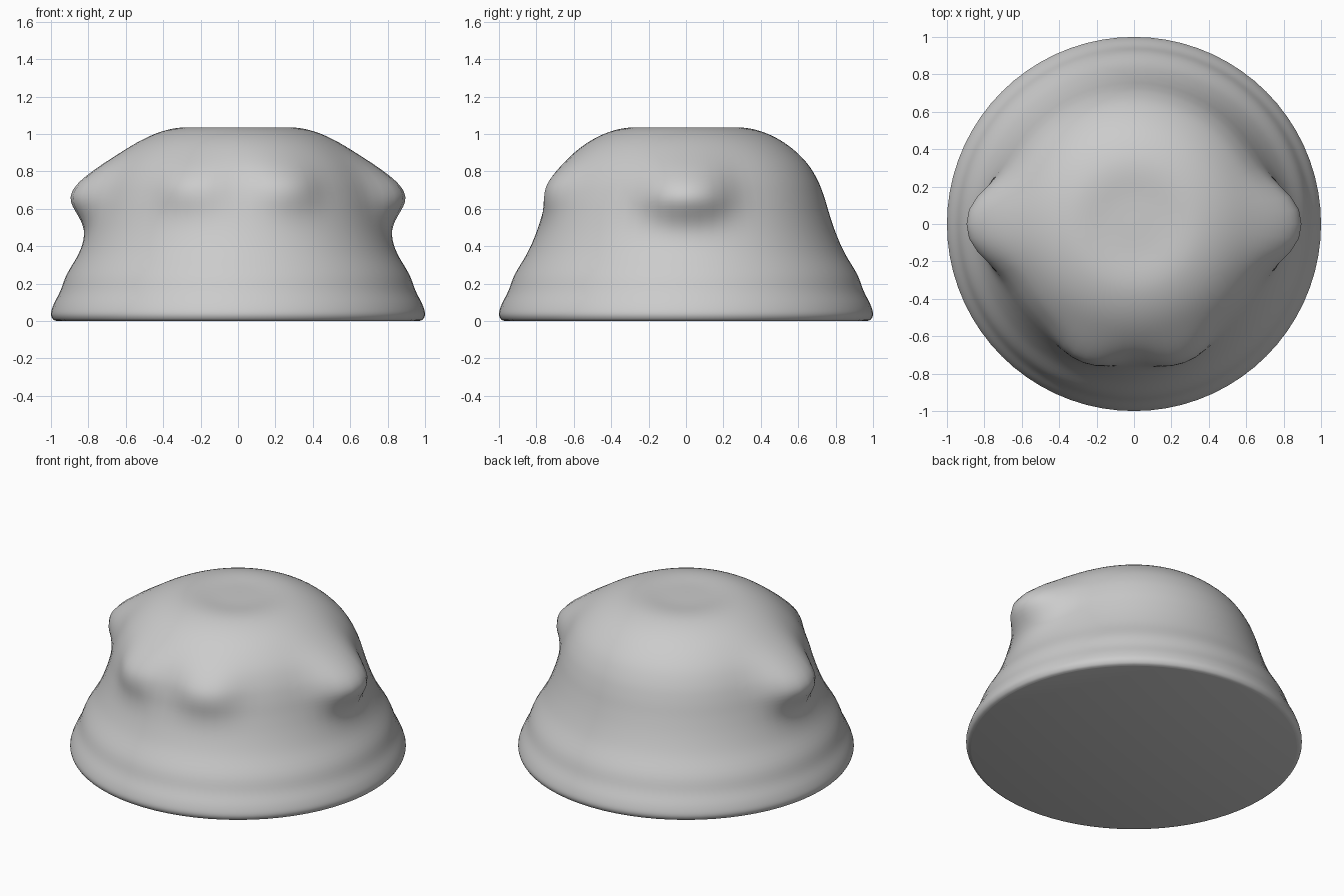
import bpy, bmesh, math
from mathutils import Vector

if "Cube" in bpy.data.objects:
    bpy.data.objects.remove(bpy.data.objects["Cube"])

SEGMENTS = 72
STEPS = 4

# Half outline as (radius, height), from the base rim to the crown
OUTLINE = [(0.97, 0), (0.99, 0.01), (1.0, 0.04), (0.985, 0.09), (0.95, 0.16),
           (0.915, 0.25), (0.85, 0.36), (0.805, 0.46), (0.77, 0.56),
           (0.74, 0.66), (0.705, 0.75), (0.65, 0.84), (0.57, 0.92),
           (0.48, 0.98), (0.38, 1.02), (0.28, 1.035), (0.14, 1.03), (0, 1.03)]

# Knobs: angle in degrees, height, push, half width, reach down, reach up
KNOBS = [(0, 0.68, 0.158, 0.20, 0.15, 0.18),
         (180, 0.68, 0.158, 0.20, 0.15, 0.18),
         (-70, 0.72, 0.06, 0.17, 0.14, 0.13),
         (-110, 0.72, 0.06, 0.17, 0.14, 0.13)]


def smooth_outline(points):
    """Catmull-Rom curve through the outline points."""
    pts = [Vector((r, 0, z)) for r, z in points]
    result = []
    for i in range(len(pts) - 1):
        b, c = pts[i], pts[i + 1]
        a = pts[max(i - 1, 0)]
        d = pts[min(i + 2, len(pts) - 1)]
        for s in range(STEPS):
            t = s / STEPS
            result.append(0.5 * (2 * b + (c - a) * t + (2 * a - 5 * b + 4 * c - d) * t ** 2
                                 + (3 * b - a - 3 * c + d) * t ** 3))
    result.append(pts[-1])
    return result


def knob_push(co):
    """Outward distance the knobs add at a point of the wall."""
    total = 0
    for degrees, height, push, width, down, up in KNOBS:
        a = math.radians(degrees)
        across = -co.x * math.sin(a) + co.y * math.cos(a)
        if co.x * math.cos(a) + co.y * math.sin(a) <= 0:
            continue
        dz = co.z - height
        reach = up if dz > 0 else down
        total += push * math.exp(-abs(across / width) ** 2.4 - (dz / reach) ** 2)
    return total


# Turned body
bm = bmesh.new()
verts = [bm.verts.new(p) for p in smooth_outline(OUTLINE)]
edges = [bm.edges.new(pair) for pair in zip(verts, verts[1:])]
bmesh.ops.spin(bm, geom=verts + edges, cent=(0, 0, 0), axis=(0, 0, 1),
               angle=math.tau, steps=SEGMENTS)
bmesh.ops.remove_doubles(bm, verts=bm.verts, dist=0.0005)

# Knobs swelling out of the wall
for v in bm.verts:
    radial = Vector((v.co.x, v.co.y, 0))
    if radial.length > 0.3:
        v.co += radial.normalized() * knob_push(v.co)

# Flat underside
bmesh.ops.holes_fill(bm, edges=[e for e in bm.edges if e.is_boundary], sides=0)
bmesh.ops.recalc_face_normals(bm, faces=bm.faces)

mesh = bpy.data.meshes.new("knobbed_dome")
bm.to_mesh(mesh)
bm.free()
dome = bpy.data.objects.new("knobbed_dome", mesh)
bpy.context.collection.objects.link(dome)

# Plain grey material
grey = bpy.data.materials.new("plain_grey")
grey.use_nodes = True
colour = (0.6, 0.6, 0.6, 1)
grey.diffuse_color = colour
grey.node_tree.nodes["Principled BSDF"].inputs["Base Color"].default_value = colour
mesh.materials.append(grey)

bpy.context.view_layer.objects.active = dome
dome.select_set(True)
bpy.ops.object.shade_smooth_by_angle(angle=math.radians(40))
